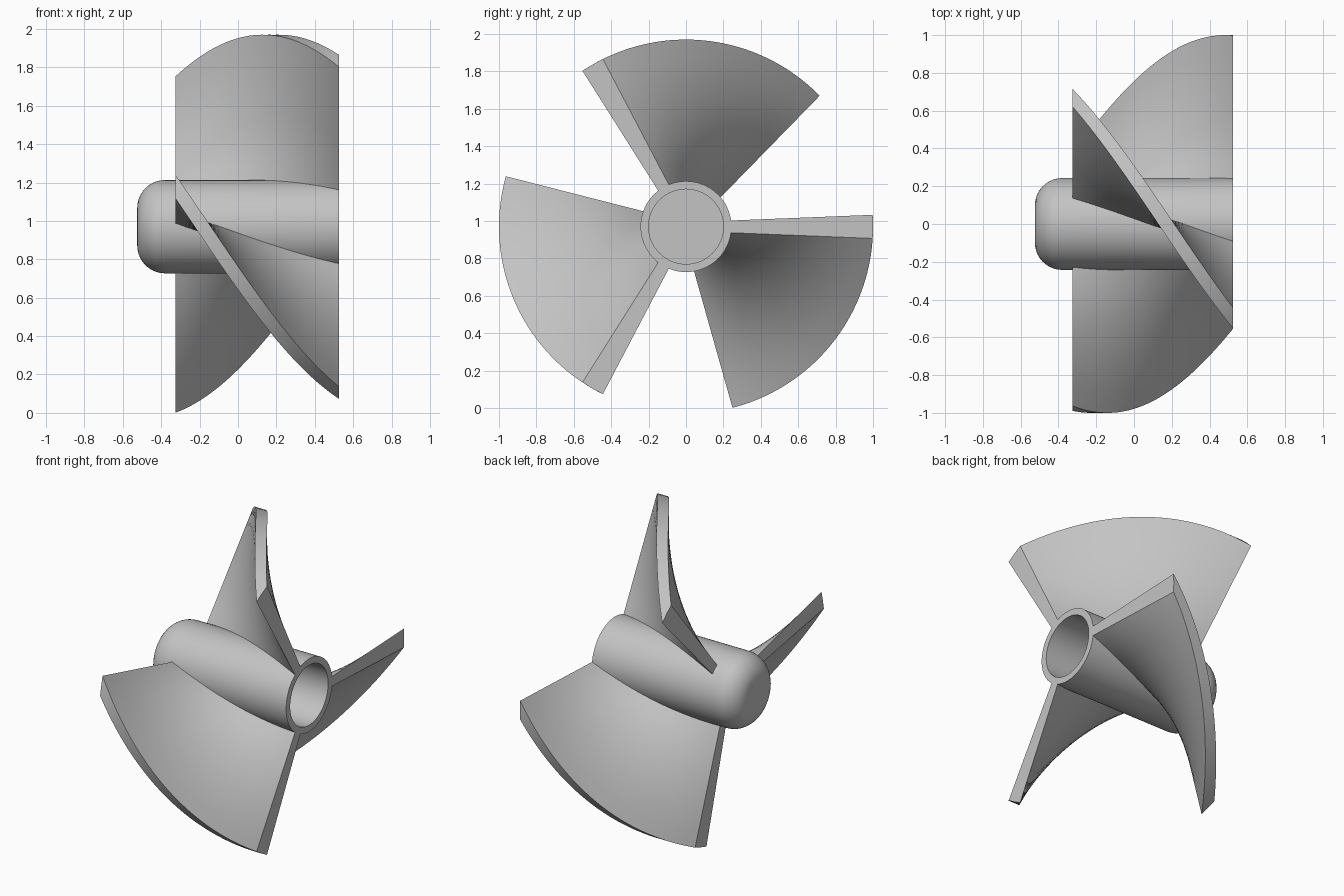
import bpy
import bmesh
import math
from mathutils import Matrix, Vector

cube = bpy.data.objects.get("Cube")
if cube:
    bpy.data.objects.remove(cube, do_unlink=True)

AXIS_Z = 0.97
HUB_R, BORE_R, TIP_R = 0.243, 0.2, 1.0
REAR_X, NOSE_X, BLADE_X = 0.525, -0.525, -0.325
SWEEP = math.radians(72)

metal = bpy.data.materials.new("plain grey")
metal.use_nodes = True
GREY = (0.55, 0.55, 0.55, 1)
metal.diffuse_color = GREY
metal.node_tree.nodes["Principled BSDF"].inputs["Base Color"].default_value = GREY


def finish(bm, name):
    """Turn a bmesh into a smooth-shaded object on the shaft axis."""
    bmesh.ops.remove_doubles(bm, verts=bm.verts, dist=1e-5)
    bmesh.ops.recalc_face_normals(bm, faces=bm.faces)
    mesh = bpy.data.meshes.new(name)
    bm.to_mesh(mesh)
    bm.free()
    mesh.materials.append(metal)
    obj = bpy.data.objects.new(name, mesh)
    obj.location.z = AXIS_Z
    bpy.context.collection.objects.link(obj)
    bpy.ops.object.select_all(action="DESELECT")
    obj.select_set(True)
    bpy.context.view_layer.objects.active = obj
    bpy.ops.object.shade_smooth_by_angle(angle=math.radians(30))
    return obj


# Hub: rounded nose and an open bore at the rear, revolved about x
def build_hub():
    fillet, bore_end = 0.145, -0.37
    profile = [(NOSE_X, 0)]
    for i in range(11):
        a = math.pi / 2 * i / 10
        profile.append((NOSE_X + fillet * (1 - math.cos(a)),
                        HUB_R - fillet * (1 - math.sin(a))))
    profile += [(REAR_X, HUB_R), (REAR_X, BORE_R), (bore_end, BORE_R), (bore_end, 0)]
    bm = bmesh.new()
    verts = [bm.verts.new((x, 0, r)) for x, r in profile]
    edges = [bm.edges.new(pair) for pair in zip(verts, verts[1:])]
    bmesh.ops.spin(bm, geom=verts + edges, cent=(0, 0, 0), axis=(1, 0, 0),
                   angle=math.tau, steps=72, use_merge=True)
    return finish(bm, "hub")


# Blade section at one x: a tapered radial bar with a curved tip
def blade_section(x, turn):
    steps = 8
    radii = [0.222 + (TIP_R - 0.222) * i / steps for i in range(steps + 1)]

    def half(r):
        return math.asin((0.023 + 0.04 * r) / r)

    polar = [(r, -half(r)) for r in radii]
    polar += [(TIP_R, 0)]
    polar += [(r, half(r)) for r in reversed(radii)]
    return [Vector((x, r * math.cos(turn + a), r * math.sin(turn + a))) for r, a in polar]


# Blade: sections swept along a steady helix
def build_blade(name, start):
    rows = 40
    bm = bmesh.new()
    loops = []
    for i in range(rows + 1):
        t = i / rows
        x = REAR_X + (BLADE_X - REAR_X) * t
        loops.append([bm.verts.new(p) for p in blade_section(x, start - SWEEP * t)])
    for a, b in zip(loops, loops[1:]):
        for j in range(len(a)):
            k = (j + 1) % len(a)
            bm.faces.new((a[j], a[k], b[k], b[j]))
    bm.faces.new(loops[0])
    bm.faces.new(loops[-1])
    return finish(bm, name)


build_hub()
for n, name in enumerate(("left_blade", "top_blade", "bottom_blade")):
    build_blade(name, math.tau * n / 3)
